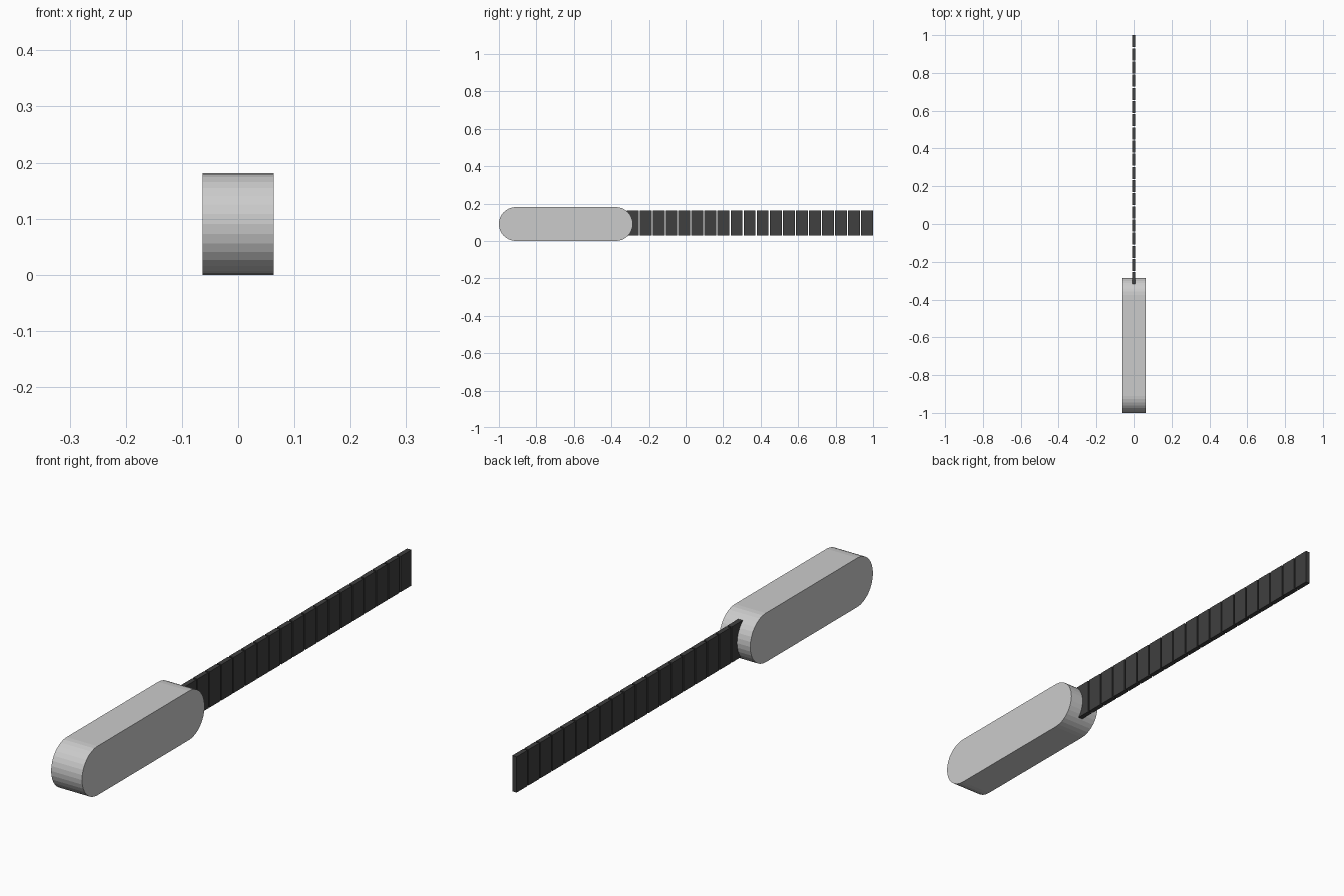
import bpy, bmesh
from math import sin, cos, pi

if "Cube" in bpy.data.objects:
    bpy.data.objects.remove(bpy.data.objects["Cube"])

dark = bpy.data.materials.new("dark_metal")
dark.diffuse_color = (0.05, 0.05, 0.05, 1)
dark.use_nodes = True
dark.node_tree.nodes["Principled BSDF"].inputs["Base Color"].default_value = dark.diffuse_color


def finish(bm, name, mat=None):
    bmesh.ops.recalc_face_normals(bm, faces=bm.faces)
    me = bpy.data.meshes.new(name)
    bm.to_mesh(me)
    bm.free()
    ob = bpy.data.objects.new(name, me)
    bpy.context.collection.objects.link(ob)
    if mat:
        me.materials.append(mat)
    return ob


# handle: capsule profile in the side plane, extruded across x
R, HALF_W = 0.0905, 0.063
ends = ((-0.376, -pi / 2), (-1 + R, pi / 2))
bm = bmesh.new()
ring = [bm.verts.new((-HALF_W, yc + R * cos(a0 + pi * i / 16), R + R * sin(a0 + pi * i / 16)))
        for yc, a0 in ends for i in range(17)]
face = bm.faces.new(ring)
ext = bmesh.ops.extrude_face_region(bm, geom=[face], use_keep_orig=True)
moved = [v for v in ext["geom"] if isinstance(v, bmesh.types.BMVert)]
bmesh.ops.translate(bm, vec=(2 * HALF_W, 0, 0), verts=moved)
finish(bm, "handle")

# blade: a row of separate thin plates
PITCH, GAP = 0.0697, 0.006
for k in range(19):
    bm = bmesh.new()
    bmesh.ops.create_cube(bm, size=1)
    length = PITCH - GAP
    bmesh.ops.scale(bm, vec=(0.018, length, 0.132), verts=bm.verts)
    bmesh.ops.translate(bm, vec=(0, 1 - PITCH * k - length / 2, 0.096), verts=bm.verts)
    finish(bm, f"blade_segment_{k + 1:02d}", dark)
